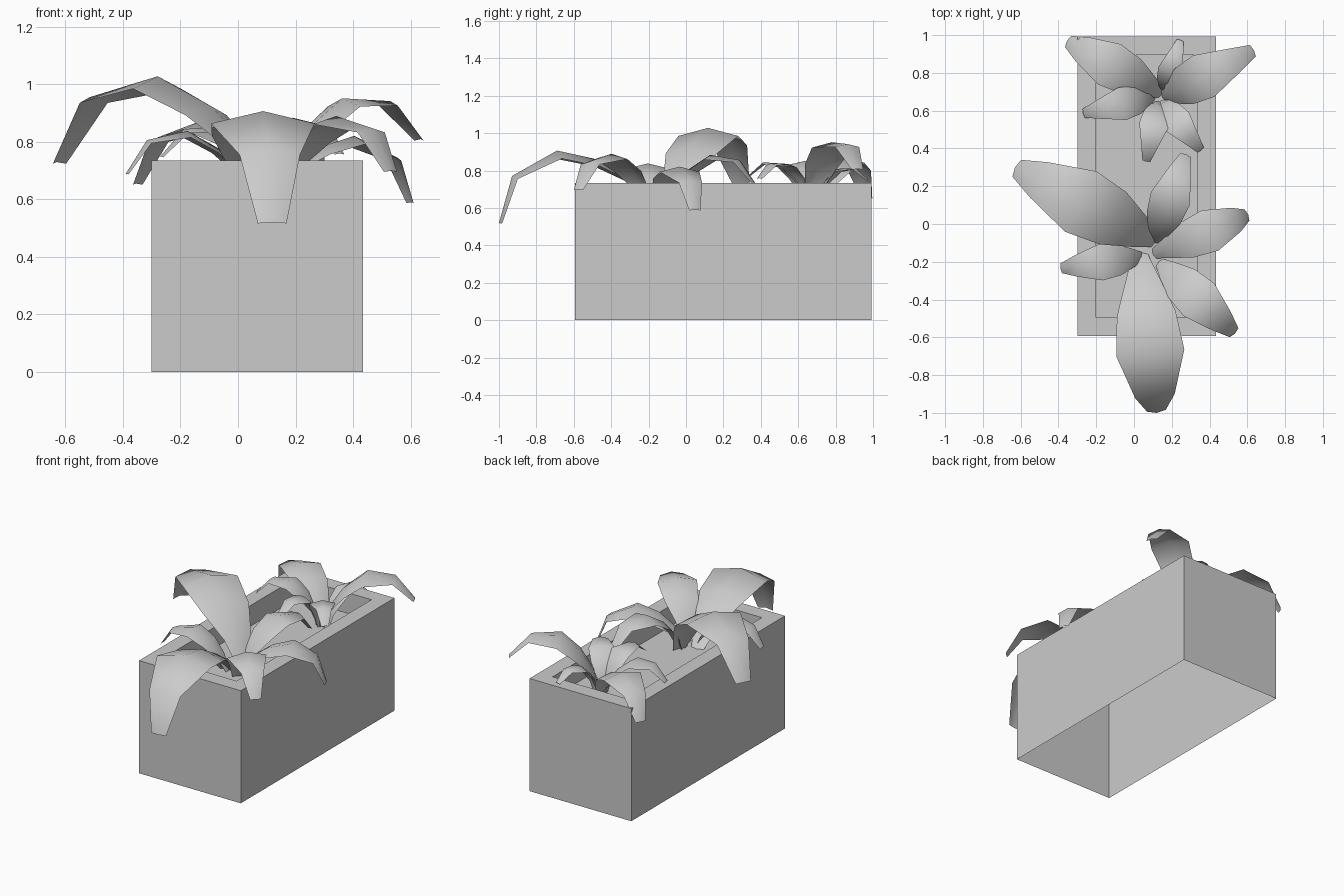
import bpy, bmesh, math
from mathutils import Matrix, Vector

if "Cube" in bpy.data.objects:
    bpy.data.objects.remove(bpy.data.objects["Cube"])

SOIL = 0.60

# Planter box with a rim and a sunken soil bed, open underneath
bm = bmesh.new()
bmesh.ops.create_cube(bm, size=1)
bmesh.ops.transform(bm, verts=bm.verts, matrix=Matrix.Translation((0.0675, 0.2, 0.3675))
                    @ Matrix.Diagonal((0.735, 1.585, 0.735, 1)))
bm.normal_update()
top = max(bm.faces, key=lambda f: f.calc_center_median().z)
bottom = min(bm.faces, key=lambda f: f.calc_center_median().z)
bmesh.ops.inset_region(bm, faces=[top], thickness=0.098, use_even_offset=True)
ext = bmesh.ops.extrude_face_region(bm, geom=[top])
new = [v for v in ext["geom"] if isinstance(v, bmesh.types.BMVert)]
bmesh.ops.translate(bm, verts=new, vec=(0, 0, SOIL - 0.735))
if top.is_valid:
    bmesh.ops.delete(bm, geom=[top], context='FACES_ONLY')
bmesh.ops.recalc_face_normals(bm, faces=bm.faces)
bmesh.ops.delete(bm, geom=[bottom], context='FACES_ONLY')
me = bpy.data.meshes.new("planter_box")
bm.to_mesh(me)
bm.free()
bpy.context.collection.objects.link(bpy.data.objects.new("planter_box", me))

# Shared leaf shape: reach, height, half width along the midrib
RIB = [(0, 0, 0.04), (0.13, 0.15, 0.09), (0.31, 0.255, 0.155),
       (0.54, 0.305, 0.18), (0.78, 0.17, 0.105), (0.85, -0.08, 0.05)]


def leaf(name, base, tip):
    """Aim and scale the shared leaf so that it runs from base to tip."""
    d = Vector(tip) - Vector((*base, SOIL))
    reach = math.hypot(d.x, d.y)
    rest = Vector((RIB[-1][0], RIB[-1][1]))
    pitch = math.atan2(d.z, reach) - math.atan2(rest.y, rest.x)
    mat = (Matrix.Translation((*base, SOIL))
           @ Matrix.Rotation(math.atan2(d.y, d.x), 4, 'Z')
           @ Matrix.Rotation(-pitch, 4, 'Y')
           @ Matrix.Scale(d.length / rest.length, 4))
    verts, faces = [], []
    for i, (r, z, w) in enumerate(RIB):
        a, b = RIB[max(i - 1, 0)], RIB[min(i + 1, len(RIB) - 1)]
        t = Vector((b[0] - a[0], b[1] - a[1])).normalized()
        # edges droop away from the midrib along its normal
        er, ez = r + t.y * 0.24 * w, z - t.x * 0.24 * w
        verts += [mat @ Vector(p) for p in ((er, -w, ez), (r, 0, z), (er, w, ez))]
    for i in range(len(RIB) - 1):
        for j in range(2):
            k = i * 3 + j
            faces.append((k, k + 3, k + 4, k + 1))
    m = bpy.data.meshes.new(name)
    m.from_pydata(verts, [], faces)
    m.polygons.foreach_set("use_smooth", [True] * len(faces))
    bpy.context.collection.objects.link(bpy.data.objects.new(name, m))


# Large front plant and smaller back plant: base, tip
front_plant = [((0.03, -0.15), (0.12, -1.00, 0.52)),
               ((0.12, -0.09), (-0.63, 0.30, 0.73)),
               ((0.11, -0.10), (0.275, 0.37, 0.73)),
               ((0.10, -0.16), (0.605, 0.05, 0.59)),
               ((0.13, -0.20), (0.535, -0.58, 0.70)),
               ((0.05, -0.17), (-0.39, -0.235, 0.69))]
back_plant = [((0.15, 0.69), (-0.355, 0.97, 0.655)),
              ((0.15, 0.67), (0.635, 0.92, 0.81)),
              ((0.11, 0.68), (-0.27, 0.585, 0.75)),
              ((0.13, 0.65), (0.065, 0.33, 0.77)),
              ((0.14, 0.65), (0.355, 0.39, 0.76)),
              ((0.16, 0.70), (0.245, 0.975, 0.75))]
for label, plant in (("front", front_plant), ("back", back_plant)):
    for n, (base, tip) in enumerate(plant, 1):
        leaf(f"{label}_plant_leaf_{n}", base, tip)
